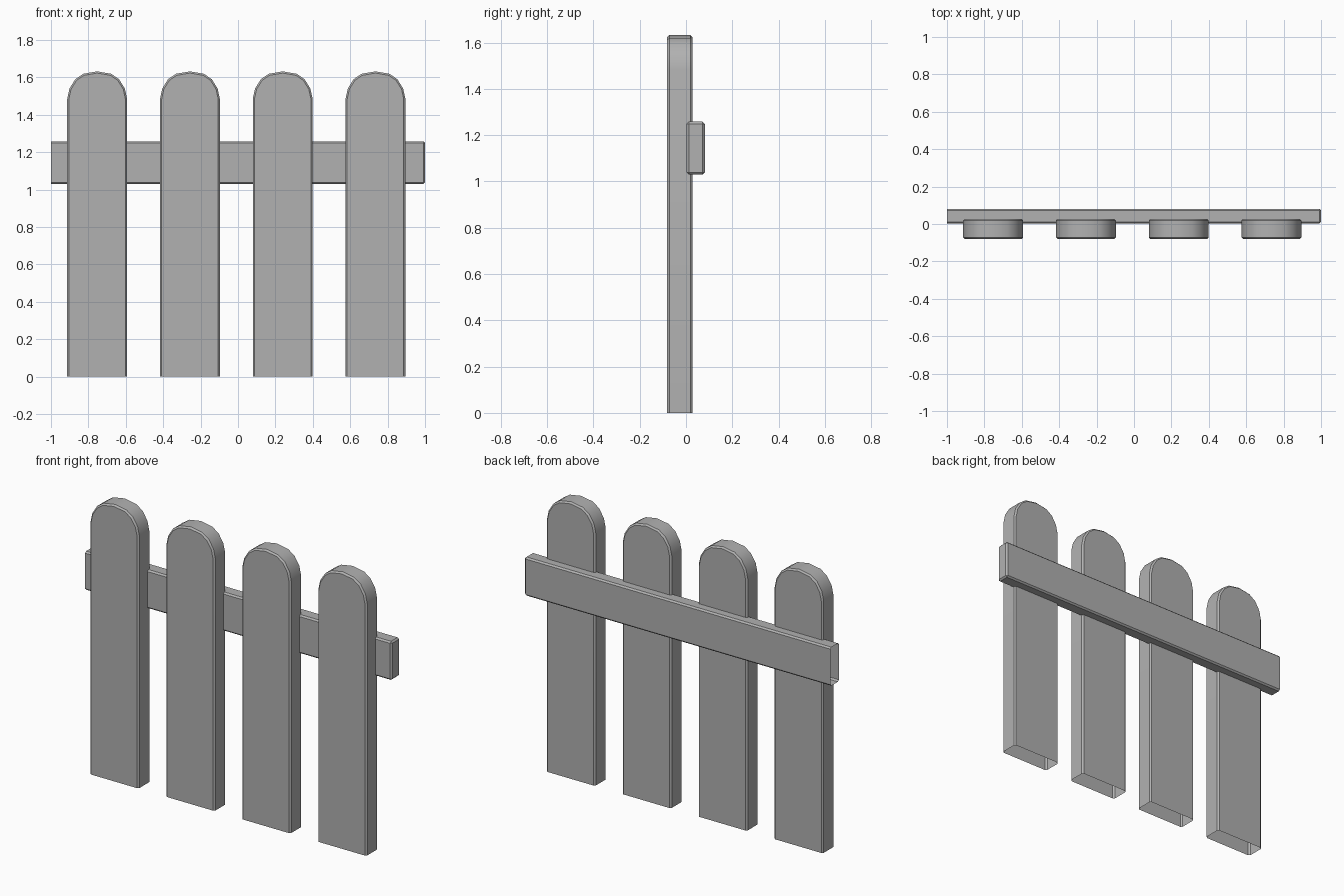
import bpy, bmesh, math
from mathutils import Vector

if "Cube" in bpy.data.objects:
    bpy.data.objects.remove(bpy.data.objects["Cube"])

BEVEL = 0.009

# Dark grey paint for all boards
paint = bpy.data.materials.new("dark_grey")
paint.diffuse_color = (0.44, 0.44, 0.44, 1.0)
paint.use_nodes = True
paint.node_tree.nodes["Principled BSDF"].inputs["Base Color"].default_value = paint.diffuse_color


def board(name, outline, to_world, y0, y1, location_x=0.0):
    """Extrude a (u, v) outline from y0 to y1, chamfer it and leave the v-minimum end open."""
    bm = bmesh.new()
    base = min(v for u, v in outline)
    front = [bm.verts.new((u, y0, v)) for u, v in outline]
    back = [bm.verts.new((u, y1, v)) for u, v in outline]
    bm.faces.new(front)
    bm.faces.new(back[::-1])
    n = len(outline)
    for i in range(n):
        j = (i + 1) % n
        bm.faces.new((front[i], back[i], back[j], front[j]))
    bmesh.ops.recalc_face_normals(bm, faces=bm.faces)
    bm.normal_update()

    # Chamfer the sharp edges, except round the open end
    edges = [e for e in bm.edges
             if e.calc_face_angle() > math.radians(40)
             and not all(abs(v.co.z - base) < 1e-5 for v in e.verts)]
    bmesh.ops.bevel(bm, geom=edges, offset=BEVEL, offset_type='OFFSET',
                    segments=1, affect='EDGES', clamp_overlap=True)
    ends = [f for f in bm.faces if all(abs(v.co.z - base) < 1e-5 for v in f.verts)]
    bmesh.ops.delete(bm, geom=ends, context='FACES')

    for v in bm.verts:
        v.co = to_world(v.co)
    mesh = bpy.data.meshes.new(name)
    bm.to_mesh(mesh)
    bm.free()
    mesh.materials.append(paint)
    obj = bpy.data.objects.new(name, mesh)
    obj.location.x = location_x
    bpy.context.collection.objects.link(obj)
    bpy.ops.object.select_all(action='DESELECT')
    obj.select_set(True)
    bpy.context.view_layer.objects.active = obj
    bpy.ops.object.shade_smooth_by_angle(angle=math.radians(30))
    return obj


# Upright pickets with rounded tops, hollow at the ground
half = [(0.16, 0.0), (0.16, 1.485), (0.148, 1.54), (0.117, 1.59), (0.075, 1.619)]
picket_outline = half + [(0.0, 1.632)] + [(-x, z) for x, z in reversed(half)]
for i in range(4):
    board(f"picket_{i + 1}", picket_outline, lambda c: c.copy(),
          -0.081, 0.028, -0.753 + 0.496 * i)

# Rail across the back, hollow at its left end (long axis turned onto x)
rail_outline = [(-1.258, -1.0), (-1.258, 1.0), (-1.03, 1.0), (-1.03, -1.0)]
board("rail", rail_outline, lambda c: Vector((c.z, c.y, -c.x)), 0.003, 0.081)
